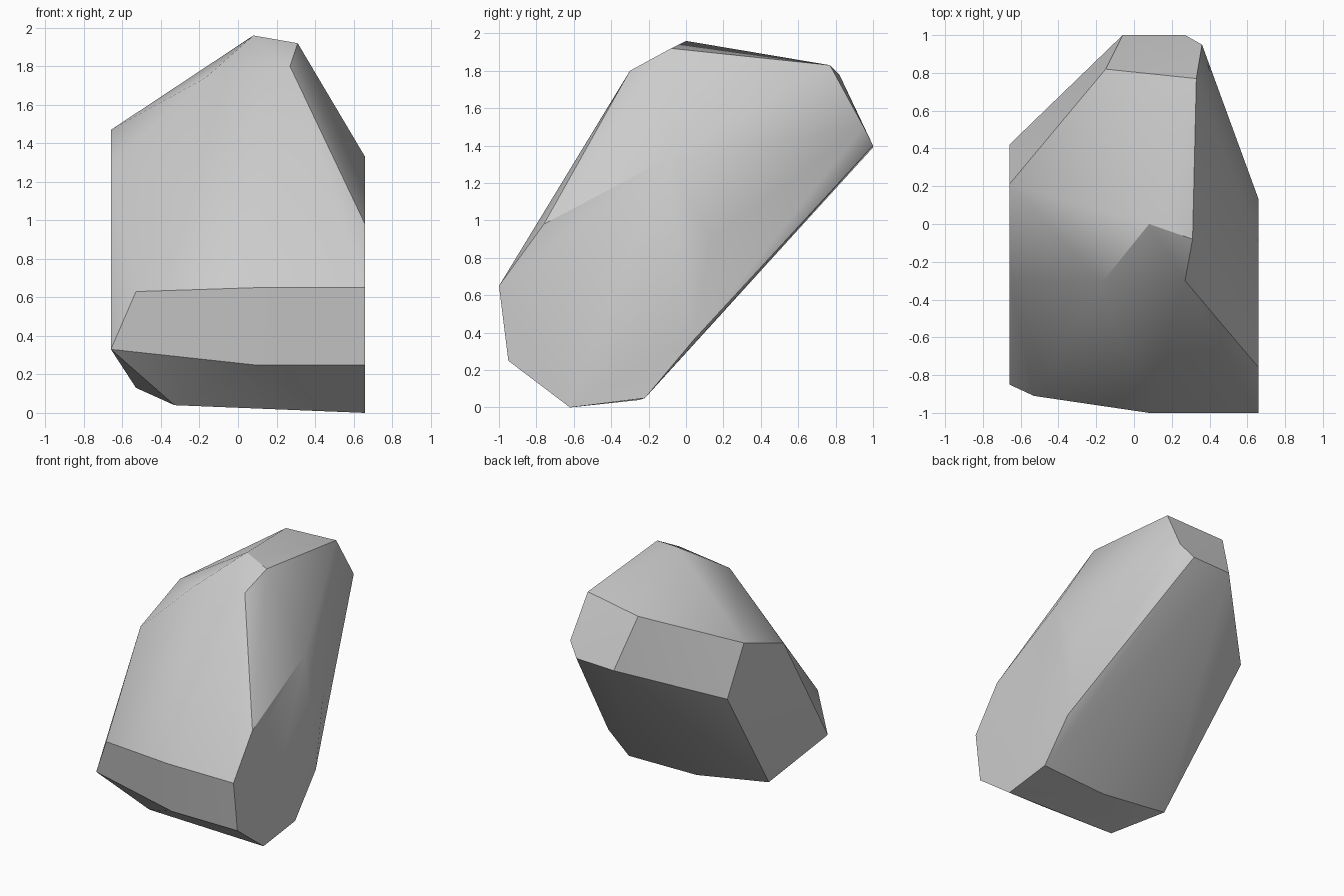
import bpy, bmesh, math

cube = bpy.data.objects.get("Cube")
if cube:
    bpy.data.objects.remove(cube, do_unlink=True)


def stone_material(name, value):
    mat = bpy.data.materials.new(name)
    mat.use_nodes = True
    colour = (value, value, value, 1)
    mat.diffuse_color = colour
    shader = next(n for n in mat.node_tree.nodes if n.type == "BSDF_PRINCIPLED")
    shader.inputs["Base Color"].default_value = colour
    shader.inputs["Roughness"].default_value = 0.9
    return mat


def side_profile(x, outline):
    """Place a (y, z) outline on a flat vertical side of the boulder."""
    return [(x, y, z) for y, z in outline]


def hull_object(name, points, material):
    """Wrap the corner points in a convex skin and merge its flat facets."""
    bm = bmesh.new()
    for p in points:
        bm.verts.new(p)
    result = bmesh.ops.convex_hull(bm, input=list(bm.verts))
    spare = {g for key in ("geom_interior", "geom_unused") for g in result[key]}
    spare = [g for g in spare if isinstance(g, bmesh.types.BMVert)]
    bmesh.ops.delete(bm, geom=spare, context="VERTS")
    bmesh.ops.dissolve_limit(bm, angle_limit=math.radians(1),
                             verts=list(bm.verts), edges=list(bm.edges))
    bmesh.ops.recalc_face_normals(bm, faces=list(bm.faces))
    mesh = bpy.data.meshes.new(name)
    bm.to_mesh(mesh)
    bm.free()
    mesh.materials.append(material)
    obj = bpy.data.objects.new(name, mesh)
    bpy.context.collection.objects.link(obj)
    return obj


# Flat sides, cut as outlines
left_side = side_profile(0.66, [(-0.76, 0.98), (-0.1, 1.33), (0.13, 0.9), (0.04, 0.36),
                                (-0.22, 0.05), (-0.62, 0), (-0.95, 0.25), (-1, 0.65)])
right_side = side_profile(-0.66, [(0.42, 1.1), (0.21, 1.47), (-0.29, 1.28), (-0.85, 0.33)])

# Peak and sloping top
crown = [(0.08, 0, 1.96), (0.31, -0.08, 1.92), (0.27, -0.3, 1.8),
         (-0.17, -0.31, 1.74), (0.33, 0.77, 1.83), (-0.15, 0.82, 1.78)]

# Blunt overhanging back
back = [(0.36, 0.95, 1.5), (0.27, 1, 1.4), (-0.06, 1, 1.39)]

# Front band and underside
front_band = [(-0.53, -0.91, 0.63), (0.08, -1, 0.65), (0.08, -0.95, 0.25)]
base = [(-0.53, -0.29, 0.13), (-0.33, -0.65, 0.04), (0.08, -0.25, 0.04)]

# Boulder
boulder = hull_object("boulder", left_side + right_side + crown + back + front_band + base,
                      stone_material("pale grey stone", 0.6))
bpy.ops.object.select_all(action="DESELECT")
boulder.select_set(True)
bpy.context.view_layer.objects.active = boulder
bpy.ops.object.shade_smooth_by_angle(angle=math.radians(30))
